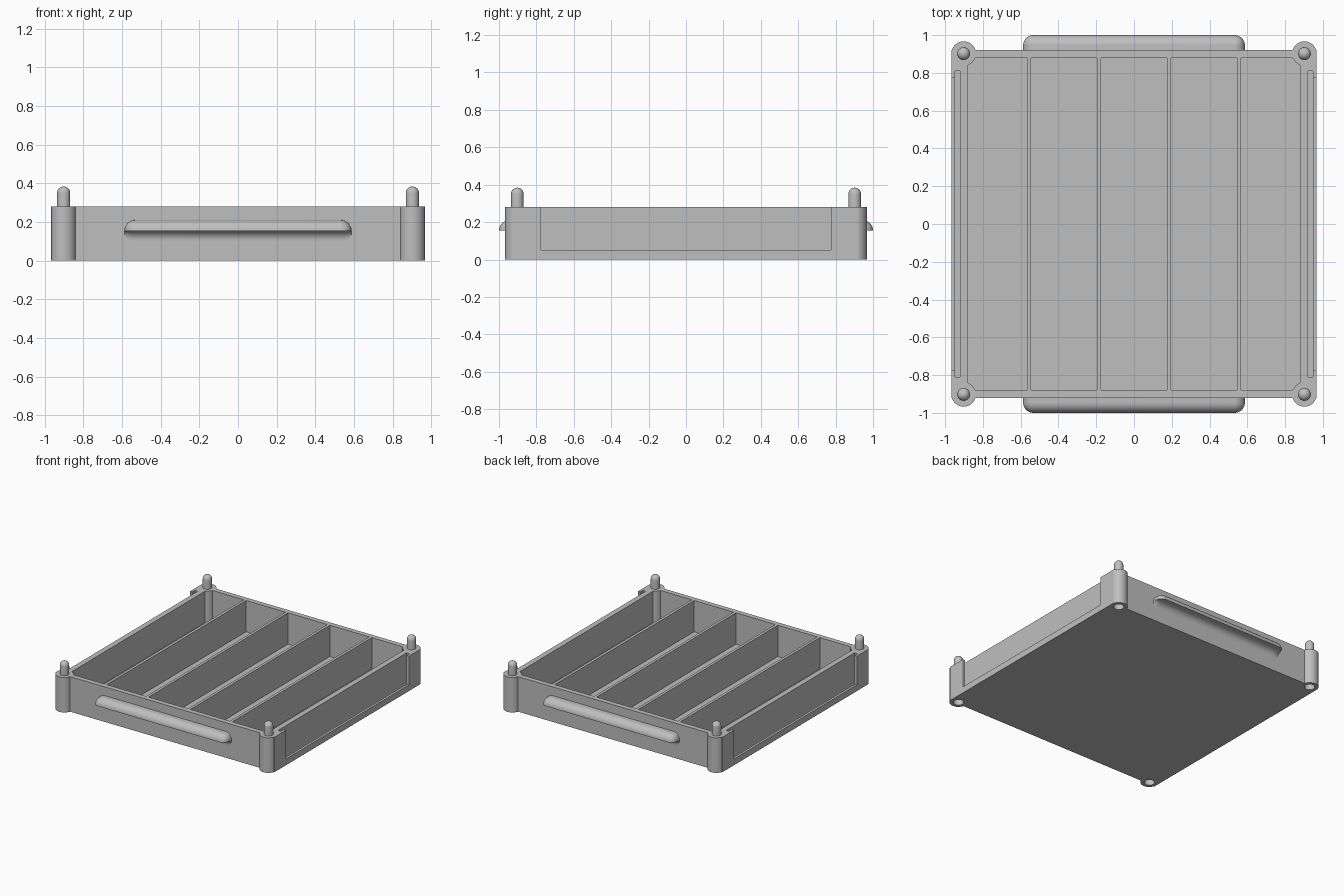
import bpy, bmesh
from math import sin, cos, pi, sqrt

cube = bpy.data.objects.get("Cube")
if cube:
    bpy.data.objects.remove(cube, do_unlink=True)

grey = bpy.data.materials.new("light grey plastic")
grey.use_nodes = True
COLOUR = (0.52, 0.52, 0.52, 1)
grey.diffuse_color = COLOUR
grey.node_tree.nodes["Principled BSDF"].inputs["Base Color"].default_value = COLOUR

H = 0.28                   # tray height
W, D = 0.967, 0.92         # half width and half depth
POST, POST_R = 0.902, 0.065
PIN_R = 0.034


def finish(name, bm):
    bmesh.ops.recalc_face_normals(bm, faces=bm.faces)
    mesh = bpy.data.meshes.new(name)
    bm.to_mesh(mesh)
    bm.free()
    mesh.materials.append(grey)
    ob = bpy.data.objects.new(name, mesh)
    bpy.context.collection.objects.link(ob)
    return ob


def box(name, x0, x1, y0, y1, z0, z1):
    bm = bmesh.new()
    bmesh.ops.create_cube(bm, size=1)
    for v in bm.verts:
        v.co.x = x1 if v.co.x > 0 else x0
        v.co.y = y1 if v.co.y > 0 else y0
        v.co.z = z1 if v.co.z > 0 else z0
    return finish(name, bm)


def lathe(name, x, y, profile, n=40):
    """Solid of revolution from (radius, height) pairs, capped at both ends."""
    bm = bmesh.new()
    rings = [[bm.verts.new((x + r * cos(2 * pi * i / n), y + r * sin(2 * pi * i / n), z))
              for i in range(n)] for r, z in profile]
    for a, b in zip(rings, rings[1:]):
        for i in range(n):
            j = (i + 1) % n
            bm.faces.new((a[i], a[j], b[j], b[i]))
    bm.faces.new(rings[0])
    bm.faces.new(rings[-1])
    return finish(name, bm)


def select_only(ob):
    bpy.ops.object.select_all(action='DESELECT')
    ob.select_set(True)
    bpy.context.view_layer.objects.active = ob


def combine(target, tool, operation):
    mod = target.modifiers.new("combine", 'BOOLEAN')
    mod.operation, mod.solver, mod.object = operation, 'EXACT', tool
    select_only(target)
    bpy.ops.object.modifier_apply(modifier=mod.name)
    bpy.data.objects.remove(tool, do_unlink=True)


def smooth(ob):
    select_only(ob)
    bpy.ops.object.shade_smooth_by_angle(angle=pi / 6)


# Tray with five compartments
tray = box("tray", -W, W, -D, D, 0, H)
dividers = [-0.555, -0.185, 0.185, 0.555]
edges = [-0.89] + dividers + [0.89]
for left, right in zip(edges, edges[1:]):
    combine(tray, box("cutter", left + 0.011, right - 0.011, -0.88, 0.88, 0.03, H + 0.1), 'DIFFERENCE')

# Label slots in the sides, each behind an open window
for s in (-1, 1):
    xs = sorted((s * 0.922, s * 0.948))
    combine(tray, box("cutter", *xs, -0.81, 0.81, 0.02, H + 0.1), 'DIFFERENCE')
    xs = sorted((s * 0.935, s * 1.1))
    combine(tray, box("cutter", *xs, -0.775, 0.775, 0.05, H + 0.1), 'DIFFERENCE')

# Corner posts with sockets below and domed stacking pins above
arc = [k * pi / 16 for k in range(8)]
for sx, side in ((-1, "right"), (1, "left")):
    for sy, end in ((-1, "front"), (1, "back")):
        x, y = sx * POST, sy * POST
        combine(tray, lathe("post", x, y, [(POST_R, 0), (POST_R, H)]), 'UNION')
        combine(tray, lathe("socket", x, y, [(0.038, -0.1), (0.038, 0.11)]), 'DIFFERENCE')
        dome = [(PIN_R * cos(a), 0.35 + PIN_R * sin(a)) for a in arc]
        pin = lathe(f"{end}_{side}_pin", x, y, [(PIN_R, H - 0.02)] + dome + [(0.002, 0.35 + PIN_R)])
        smooth(pin)
smooth(tray)


# Grip rails: rounded on top and at the ends, hollowed into the wall underneath
def grip(name, sign):
    half, r, base, edge = 0.587, 0.055, 0.155, 0.945
    steps = 10
    ends = [(half - r + r * sin(k * pi / 2 / steps), cos(k * pi / 2 / steps)) for k in range(steps)]
    ends.append((half, 0.02))
    stations = [(-x, s) for x, s in reversed(ends)] + ends
    bm = bmesh.new()
    rings = []
    for x, s in stations:
        angles = [k * pi / 2 / steps for k in range(steps + 1)]
        hollow = 0.025 + 0.025 * s
        pts = [(D - 0.02, base + r * s)]
        pts += [(edge + r * s * sin(a), base + r * s * cos(a)) for a in angles]
        pts += [(D + hollow - hollow * sin(a), base - hollow + hollow * cos(a)) for a in angles]
        pts.append((D - 0.02, base - hollow))
        rings.append([bm.verts.new((x, sign * y, z)) for y, z in pts])
    n = len(rings[0])
    for a, b in zip(rings, rings[1:]):
        for i in range(n):
            j = (i + 1) % n
            bm.faces.new((a[i], a[j], b[j], b[i]))
    bm.faces.new(rings[0])
    bm.faces.new(rings[-1])
    smooth(finish(name, bm))


grip("front_grip", -1)
grip("back_grip", 1)
